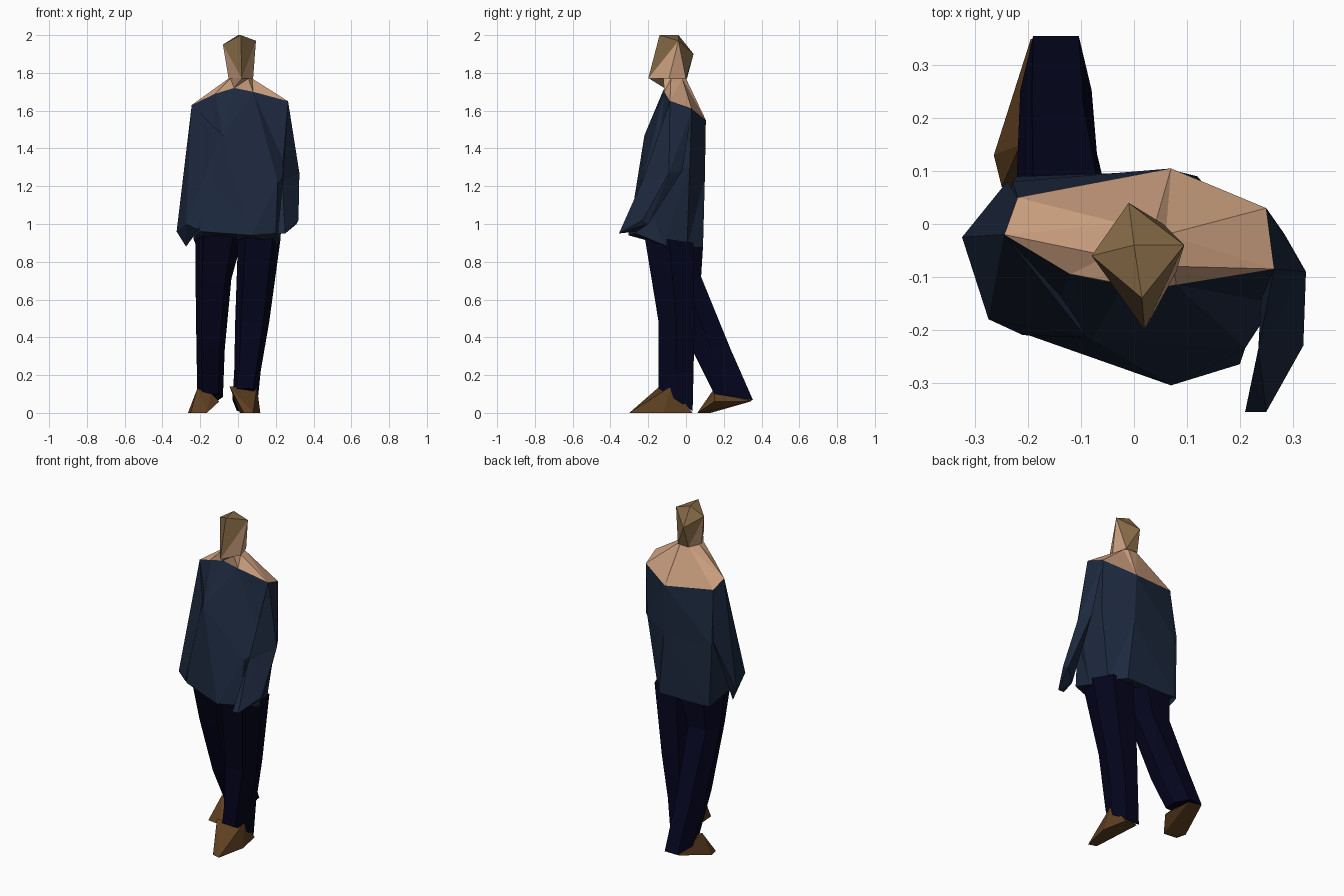
import bpy
import bmesh

default_cube = bpy.data.objects.get("Cube")
if default_cube:
    bpy.data.objects.remove(default_cube, do_unlink=True)


def make_material(name, red, green, blue):
    material = bpy.data.materials.new(name)
    material.use_nodes = True
    colour = (red, green, blue, 1)
    material.diffuse_color = colour
    shader = material.node_tree.nodes["Principled BSDF"]
    shader.inputs["Base Color"].default_value = colour
    shader.inputs["Roughness"].default_value = .9
    return material


navy = make_material("jacket navy", .012, .022, .049)
midnight = make_material("trouser midnight", .0015, .0015, .013)
skin = make_material("skin", .62, .36, .22)
brown = make_material("shoe brown", .11, .05, .015)
hair = make_material("hair brown", .23, .14, .06)


def finish(mesh_data, name, *materials):
    """Turn a bmesh into a flat-shaded object with outward normals."""
    bmesh.ops.triangulate(mesh_data, faces=mesh_data.faces[:])
    bmesh.ops.recalc_face_normals(mesh_data, faces=mesh_data.faces[:])
    mesh = bpy.data.meshes.new(name)
    mesh_data.to_mesh(mesh)
    mesh_data.free()
    for material in materials:
        mesh.materials.append(material)
    part = bpy.data.objects.new(name, mesh)
    bpy.context.collection.objects.link(part)
    return part


def loft(name, material, rings):
    """Skin a stack of equal-sized rings and cap both ends."""
    mesh_data = bmesh.new()
    loops = [[mesh_data.verts.new(point) for point in ring] for ring in rings]
    count = len(loops[0])
    for lower, upper in zip(loops, loops[1:]):
        for i in range(count):
            j = (i + 1) % count
            mesh_data.faces.new((lower[i], lower[j], upper[j], upper[i]))
    mesh_data.faces.new(loops[0])
    mesh_data.faces.new(loops[-1])
    return finish(mesh_data, name, material)


def hull(name, points, *materials):
    """Wrap a faceted solid around a few corner points."""
    mesh_data = bmesh.new()
    for point in points:
        mesh_data.verts.new(point)
    result = bmesh.ops.convex_hull(mesh_data, input=mesh_data.verts[:])
    spare = [item for item in result["geom_interior"]
             if isinstance(item, bmesh.types.BMVert)]
    bmesh.ops.delete(mesh_data, geom=spare, context="VERTS")
    return finish(mesh_data, name, *materials)


def leg_ring(left, right, front, back, front_height, back_height):
    """Six-sided leg section that may tilt from front to back."""
    inset = (right - left) * .18
    middle = (front + back) / 2
    height = (front_height + back_height) / 2
    return [(left, middle, height),
            (left + inset, front, front_height),
            (right - inset, front, front_height),
            (right, middle, height),
            (right - inset, back, back_height),
            (left + inset, back, back_height)]


# Jacket body, from the neckline down to the hem
neckline = [(.265, -.085, 1.65), (.25, .03, 1.61), (.07, .105, 1.55),
            (-.22, .05, 1.58), (-.245, -.02, 1.63), (-.12, -.095, 1.69),
            (-.02, -.115, 1.72), (.08, -.115, 1.7)]
waist = [(.265, -.15, 1.28), (.25, .02, 1.3), (.08, .1, 1.25),
         (-.23, .08, 1.25), (-.26, -.12, 1.2), (-.17, -.2, 1.25),
         (-.08, -.22, 1.47), (.21, -.235, 1.22)]
hem = [(.22, -.12, .89), (.19, .005, .875), (.12, .09, .875),
       (-.22, .09, .88), (-.235, -.08, .92), (-.2, -.21, .96),
       (.07, -.305, .94), (.2, -.265, .95)]
loft("jacket_body", navy, [neckline, waist, hem])

# Bare shoulders rising to the neck and the underside of the chin
neck = [(.075, -.08, 1.77), (.06, -.02, 1.77), (.04, 0, 1.77),
        (-.02, 0, 1.77), (-.05, -.06, 1.77), (-.04, -.11, 1.77),
        (.02, -.195, 1.77), (.055, -.12, 1.77)]
loft("shoulders_and_neck", skin, [neckline, neck])

# Sleeves: the right one hangs, the left one bends forward
hull("right_sleeve",
     [(-.245, -.02, 1.63), (-.22, .05, 1.57), (-.09, -.215, 1.48),
      (-.325, -.025, .96), (-.275, -.18, 1), (-.275, -.06, .88),
      (-.21, -.21, .97), (-.24, .08, 1.28)], navy)
hull("left_upper_sleeve",
     [(.265, -.085, 1.65), (.25, .03, 1.6), (.285, -.09, 1.42),
      (.325, -.09, 1.27), (.285, -.02, 1.28), (.235, -.235, 1.22)], navy)
hull("left_lower_sleeve",
     [(.325, -.09, 1.27), (.285, -.02, 1.28), (.235, -.235, 1.22),
      (.32, -.23, 1.02), (.25, -.355, .95), (.21, -.355, .95),
      (.23, -.26, .96), (.31, -.2, 1)], navy)

# Trouser legs in mid stride
loft("left_trouser_leg", midnight, [
    leg_ring(0, .225, -.22, .04, .94, .9),
    leg_ring(-.015, .165, -.145, .045, .48, .48),
    leg_ring(-.02, .12, -.145, .04, .22, .22),
    leg_ring(-.03, .105, -.145, .035, .13, .01)])
loft("right_trouser_leg", midnight, [
    leg_ring(-.225, .02, -.18, .09, .94, .88),
    leg_ring(-.225, -.035, -.1, .08, .7, .72),
    leg_ring(-.22, -.07, .03, .235, .34, .34),
    leg_ring(-.215, -.08, .15, .355, .1, .067)])

# Shoes: the left one is planted, the right one is pushing off
hull("left_shoe",
     [(.03, -.285, 0), (.08, -.3, 0), (.118, -.12, 0), (-.045, -.14, .14),
      (.1, -.08, .14), (.088, .035, 0), (.01, .035, 0)], brown)
hull("right_shoe",
     [(-.265, .13, 0), (-.25, .07, 0), (-.165, .06, 0), (-.1, .15, .06),
      (-.215, .15, .13), (-.14, .15, .1), (-.195, .35, .065),
      (-.11, .34, .06)], brown)

# Head: side facets resting on the jaw line are skin, the others are hair
head = hull("head",
            [(0, -.04, 2), (.015, -.14, 2), (-.08, -.06, 1.95),
             (.095, -.04, 1.97), (-.01, .04, 1.9), (.02, -.2, 1.77),
             (-.02, .005, 1.77), (.055, 0, 1.77), (-.05, -.08, 1.77),
             (.08, -.09, 1.77)], hair, skin)
for face in head.data.polygons:
    corners = [head.data.vertices[index].co.z for index in face.vertices]
    on_jaw = sum(z < 1.8 for z in corners) > 1
    face.material_index = int(on_jaw and face.normal.y < .8)
